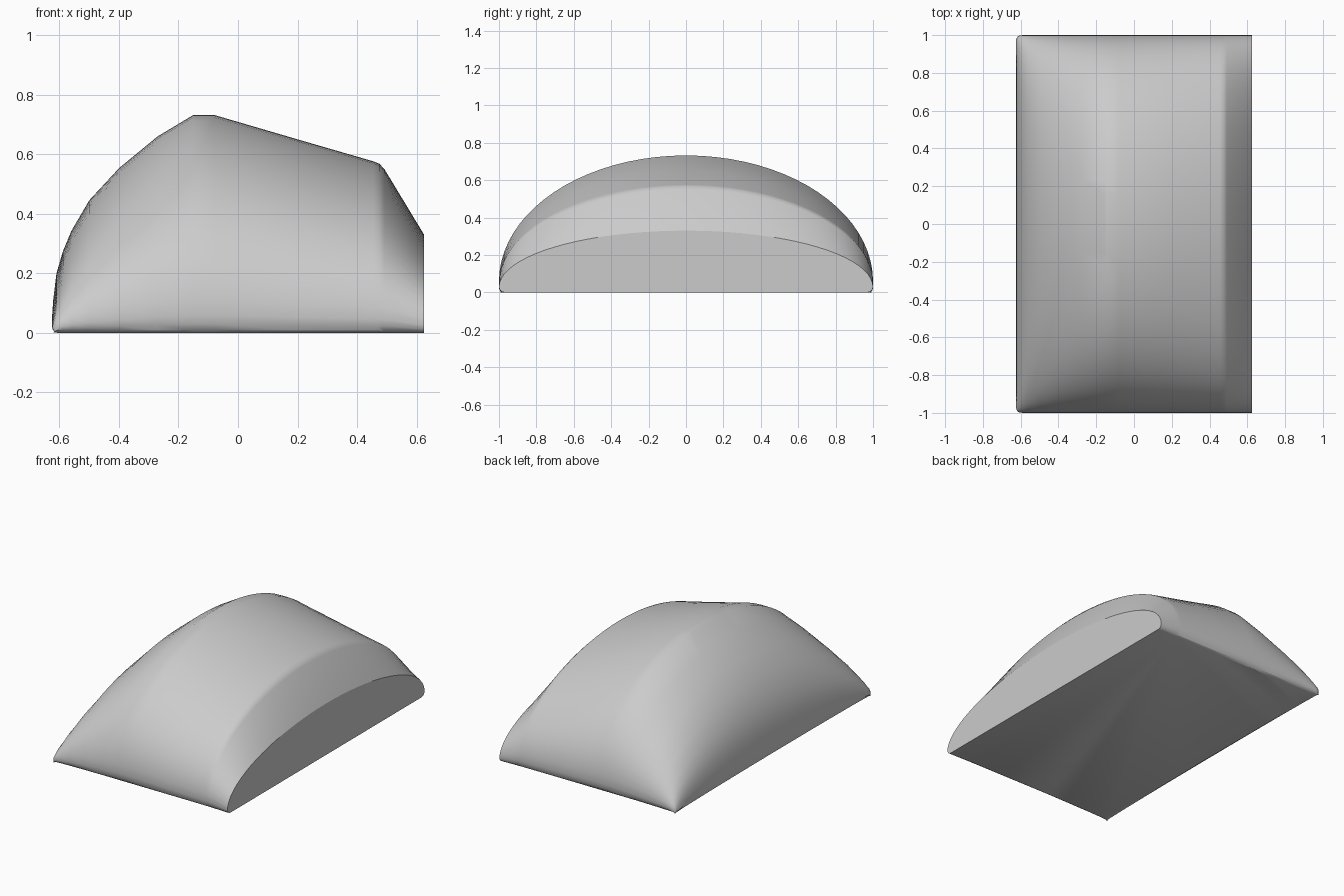
import bpy, bmesh, math

cube = bpy.data.objects.get("Cube")
if cube:
    bpy.data.objects.remove(cube)

# Warm-free light grey shell material
grey = bpy.data.materials.new("light grey")
grey.use_nodes = True
colour = (0.6, 0.6, 0.6, 1)
grey.diffuse_color = colour
grey.node_tree.nodes["Principled BSDF"].inputs["Base Color"].default_value = colour

# Height along x at the centre line: rounded back, ridge, long slope, short steep slope
profile = [(-0.6, 0), (-0.617, 0.012), (-0.625, 0.05), (-0.621, 0.11), (-0.61, 0.2),
           (-0.588, 0.275), (-0.56, 0.342), (-0.5, 0.445), (-0.4, 0.553), (-0.27, 0.66),
           (-0.15, 0.732), (-0.08, 0.732), (0.2, 0.65), (0.455, 0.576),
           (0.475, 0.568), (0.492, 0.55), (0.625, 0.33)]

# Arch across y: tucked-under lower edge, then an ellipse
LIP, STEPS = 0.08, 40
half = [(0.972, 0), (0.985, 0.012), (0.995, 0.04)]
arch = [(math.cos(math.pi * k / STEPS), LIP + (1 - LIP) * math.sin(math.pi * k / STEPS))
        for k in range(STEPS + 1)]
section = half + arch + [(-y, f) for y, f in reversed(half)]


def place(x, y, z):
    """Tuck the base rim in and round the two back corners."""
    if z < 1e-6:
        x, y = max(x, -0.6), max(-0.972, min(0.972, y))
    r = 0.03
    dx, dy = x + 0.625 - r, abs(y) - 1 + r
    d = math.hypot(dx, dy)
    if dx < 0 and dy > 0 and d > r:
        x = -0.625 + r + dx * r / d
        y = math.copysign(1 - r + dy * r / d, y)
    return x, y, z


# Domed skin, flat base and flat end face
bm = bmesh.new()
rows = [[bm.verts.new(place(x, y, h * f)) for y, f in section] for x, h in profile]
for a, b in zip(rows, rows[1:]):
    for j in range(len(section) - 1):
        bm.faces.new((a[j], a[j + 1], b[j + 1], b[j]))
bm.faces.new(rows[-1])
bm.faces.new(rows[0] + [r[-1] for r in rows[1:]] + [r[0] for r in reversed(rows[1:])])
bmesh.ops.remove_doubles(bm, verts=bm.verts, dist=0.0004)
bmesh.ops.recalc_face_normals(bm, faces=bm.faces)

mesh = bpy.data.meshes.new("domed_shell")
bm.to_mesh(mesh)
bm.free()
mesh.materials.append(grey)
shell = bpy.data.objects.new("domed_shell", mesh)
bpy.context.collection.objects.link(shell)

bpy.ops.object.select_all(action='DESELECT')
shell.select_set(True)
bpy.context.view_layer.objects.active = shell
bpy.ops.object.shade_smooth_by_angle(angle=math.radians(30))
